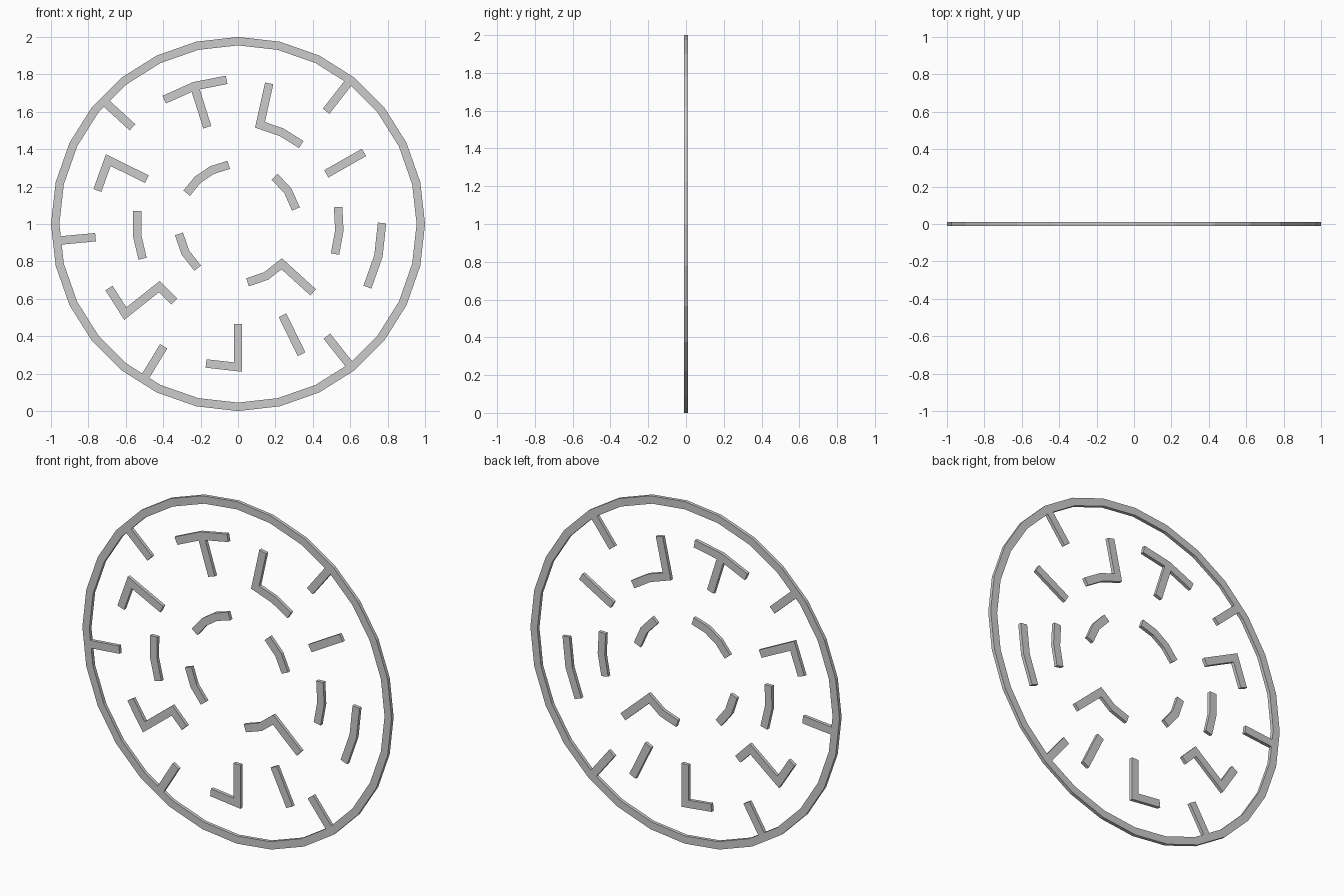
import bpy, bmesh
from math import cos, sin, radians
from mathutils import Vector

if "Cube" in bpy.data.objects:
    bpy.data.objects.remove(bpy.data.objects["Cube"])

WIDTH, HALF_DEPTH = 0.045, 0.01
R1, R2, R3, R_RIM = 0.32, 0.543, 0.77, 0.957   # maze circle radii


def polar(r, deg):
    return Vector((r * cos(radians(deg)), 1 + r * sin(radians(deg))))


def arc(r, a0, a1, n=2):
    return [polar(r, a0 + (a1 - a0) * i / n) for i in range(n + 1)]


def spoke(r0, r1, a):
    return [polar(r0, a), polar(r1, a)]


def make_strip(name, left, right, closed=False):
    """Solid strip between two matching outlines in the xz plane."""
    bm = bmesh.new()
    rows = [[bm.verts.new((p.x, y, p.y)) for p, y in
             ((a, -HALF_DEPTH), (b, -HALF_DEPTH), (b, HALF_DEPTH), (a, HALF_DEPTH))]
            for a, b in zip(left, right)]
    n = len(rows)
    for i in range(n if closed else n - 1):
        s, t = rows[i], rows[(i + 1) % n]
        for k in range(4):
            m = (k + 1) % 4
            bm.faces.new((s[k], s[m], t[m], t[k]))
    if not closed:
        bm.faces.new(rows[0])
        bm.faces.new(rows[-1])
    bmesh.ops.recalc_face_normals(bm, faces=bm.faces)
    mesh = bpy.data.meshes.new(name)
    bm.to_mesh(mesh)
    bm.free()
    bpy.context.collection.objects.link(bpy.data.objects.new(name, mesh))


def make_wall(name, pts):
    """Constant-width wall along a path, with mitred corners."""
    normals = []
    for a, b in zip(pts, pts[1:]):
        d = (b - a).normalized()
        normals.append(Vector((-d.y, d.x)))
    left, right = [], []
    for i, p in enumerate(pts):
        n0, n1 = normals[max(i - 1, 0)], normals[min(i, len(normals) - 1)]
        off = (n0 + n1) / (1 + n0.dot(n1)) * WIDTH / 2
        left.append(p + off)
        right.append(p - off)
    make_strip(name, left, right)


# Outer ring with 28 sides
angles = [i * 360 / 28 for i in range(28)]
make_strip("outer_ring", [polar(1, a) for a in angles],
           [polar(1 - WIDTH, a) for a in angles], closed=True)

# Spokes joined to the outer ring
for i, a in enumerate((52, 137.5, 185.3, 238.7, 308.4)):
    make_wall(f"rim_spoke_{i + 1}", spoke(0.765, R_RIM, a))

# Free-standing spokes
for i, a in enumerate((29.6, 296)):
    make_wall(f"free_spoke_{i + 1}", spoke(R2, 0.775, a))

# Free-standing curved walls: radius, start, end, segments
for i, args in enumerate(((R1, 149, 98.9, 3), (R1, 52.3, 14.5, 2), (R1, 189.5, 227.6, 2),
                          (R2, 172.7, 200, 2), (R2, 9.6, -17.2, 2), (R3, 0.4, -26, 2))):
    make_wall(f"curved_wall_{i + 1}", arc(*args))

# T-shaped wall
make_wall("t_wall_bar", arc(0.773, 120.7, 94.5))
make_wall("t_wall_stem", spoke(R2, 0.752, 107.6))

# Cornered walls
make_wall("corner_wall_top", [polar(R3, 77.5)] + arc(R2, 77.5, 51.5))
make_wall("corner_wall_left", [polar(0.773, 166.6), polar(0.773, 153.8), polar(R2, 153.8)])
make_wall("corner_wall_bottom", [polar(0.535, 270), polar(0.765, 270), polar(0.765, 257.1)])
make_wall("corner_wall_centre", arc(0.316, 279.3, 317.7) + [polar(R2, 317.7)])
make_wall("zigzag_wall", [polar(R3, 206.4), polar(R3, 218.5), polar(0.537, 218.5), polar(0.537, 230.6)])
